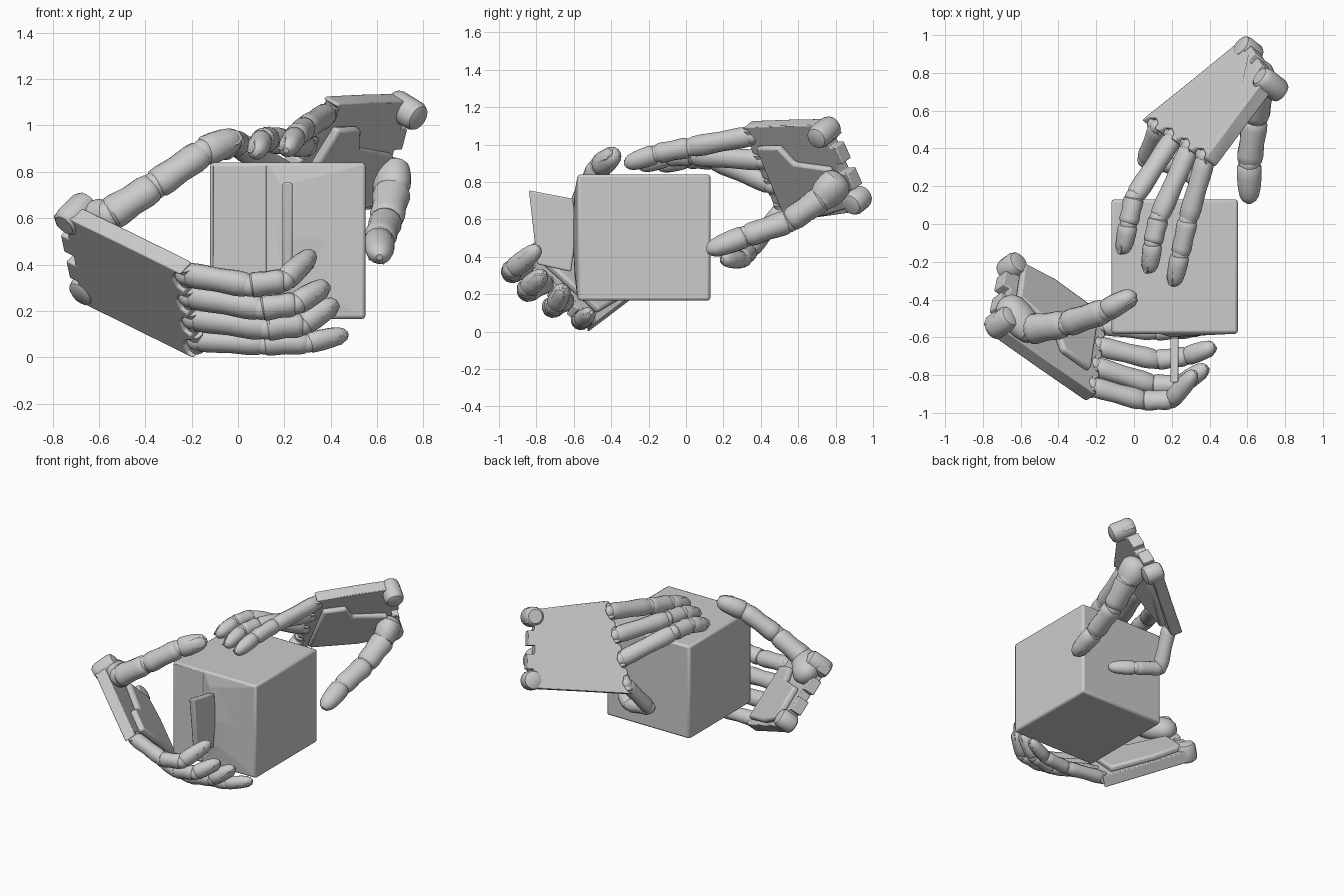
import bpy, bmesh, math
from mathutils import Vector as V

if "Cube" in bpy.data.objects:
    bpy.data.objects.remove(bpy.data.objects["Cube"])


def finish(name, bm, bevel=0.0, angle=35):
    bmesh.ops.recalc_face_normals(bm, faces=bm.faces)
    me = bpy.data.meshes.new(name)
    bm.to_mesh(me)
    bm.free()
    ob = bpy.data.objects.new(name, me)
    bpy.context.collection.objects.link(ob)
    if bevel:
        m = ob.modifiers.new("bevel", 'BEVEL')
        m.width, m.segments, m.limit_method = bevel, 2, 'ANGLE'
    bpy.ops.object.select_all(action='DESELECT')
    ob.select_set(True)
    bpy.context.view_layer.objects.active = ob
    bpy.ops.object.shade_smooth_by_angle(angle=math.radians(angle))
    return ob


def loft(bm, p, q, r0, r1, side, profile, flat=0.9, n=14):
    """Oval tapered bar from p to q; profile is (position, radius factor)."""
    ax = (q - p).normalized()
    s = (side - ax * side.dot(ax)).normalized()
    d = ax.cross(s)
    rings = []
    for t, k in profile:
        c, r = p.lerp(q, t), (r0 + (r1 - r0) * t) * k
        rings.append([bm.verts.new(c + s * (r * math.cos(a)) + d * (r * flat * math.sin(a)))
                      for a in (2 * math.pi * i / n for i in range(n))])
    for a, b in zip(rings, rings[1:]):
        for i in range(n):
            bm.faces.new((a[i], a[(i + 1) % n], b[(i + 1) % n], b[i]))
    bm.faces.new(rings[0])
    bm.faces.new(rings[-1])


def ball(bm, c, r):
    res = bmesh.ops.create_uvsphere(bm, u_segments=14, v_segments=10, radius=r)
    bmesh.ops.translate(bm, verts=res['verts'], vec=c)


def slab(bm, pts, off):
    """Closed plate: outline pts extruded by off."""
    a = [bm.verts.new(p) for p in pts]
    b = [bm.verts.new(p + off) for p in pts]
    bm.faces.new(a)
    bm.faces.new(b)
    for i in range(len(a)):
        j = (i + 1) % len(a)
        bm.faces.new((a[i], a[j], b[j], b[i]))


BONE = [(-.04, .55), (0, .8), (.07, .98), (.2, 1.02), (.5, .95), (.8, 1.03), (.93, .97), (1, .8), (1.03, .5)]
TIP = [(-.04, .55), (0, .8), (.1, 1), (.35, 1.04), (.65, 1), (.85, .88), (.97, .65), (1.05, .25)]


def finger(name, pts, radii, row, dorsal):
    """Chain of jointed segments with a nail on the last one."""
    pts = [V(p) for p in pts]
    bm = bmesh.new()
    axis0 = (pts[1] - pts[0]).normalized()
    sign = 1 if axis0.cross(row).dot(dorsal) > 0 else -1
    last = len(pts) - 2
    for i in range(last + 1):
        loft(bm, pts[i], pts[i + 1], radii[i], radii[i + 1], row, TIP if i == last else BONE)
        ball(bm, pts[i], radii[i] * .84)
    finish(name, bm)
    # nail
    p, q = pts[-2], pts[-1]
    ax = (q - p).normalized()
    up = (ax.cross(row) * sign).normalized()
    s, r = ax.cross(up), radii[-1]
    bm = bmesh.new()
    base = p.lerp(q, .72) + up * r * .68
    out = [(-.05, -.55), (.02, -.62), (.055, -.3), (.055, .3), (.02, .62), (-.05, .55)]
    slab(bm, [base + ax * u - up * max(u, 0) * .35 + s * (r * w) for u, w in out], up * r * .22)
    finish(name + "_nail", bm, .004)


def hand(name, A, B, C, D, fingers, thumb, pad):
    """A/D: wrist corners, B/C: first and last knuckle."""
    A, B, C, D = map(V, (A, B, C, D))
    row = (C - B).normalized()
    n = (B - A).cross(D - A).normalized()
    if n.dot(V(thumb[-1]) - A) < 0:
        n = -n

    def at(u, v):
        return A.lerp(D, v).lerp(B.lerp(C, v), u)

    # back of the hand, with knuckle slots and wrist slots
    out = [(0, -.08), (.5, -.12), (.97, -.15)]
    for i in range(4):
        v = i / 3
        out += [(1.0, v - .13), (.95, v - .1), (.92, v), (.95, v + .1), (1.0, v + .13)]
    out += [(.97, 1.14), (.5, 1.1), (0, 1.06), (-.05, 1.0), (-.05, .9), (.03, .9), (.03, .78), (-.04, .78),
            (-.04, .56), (.04, .56), (.04, .44), (-.04, .44), (-.04, .22), (.03, .22), (.03, .12),
            (-.06, .12), (-.07, 0)]
    bm = bmesh.new()
    slab(bm, [at(u, v) - n * .05 for u, v in out], n * .08)
    finish(name + "_palm_plate", bm, .014)
    # padding on the inner side
    bm = bmesh.new()
    slab(bm, [at(u, v) + n * .025 for u, v in
              [(.1, .45), (.5, .35), (.6, .12), (.88, .1), (.88, 1.05), (.4, 1.06), (.08, .98)]], n * .045)
    finish(name + "_palm_pad", bm, .015)
    # rounded wrist lobes and knuckle pins
    bm = bmesh.new()
    for v, reach in ((.02, .11), (.94, .07)):
        c = at(.03, v)
        loft(bm, c - n * .06, c + n * reach, .066, .066, row,
             [(0, .72), (.06, .9), (.2, 1), (.8, 1), (.94, .85), (1, .5)], 1)
    for i in range(4):
        c = at(.97, i / 3)
        loft(bm, c - row * .052, c + row * .052, .034, .034, n, [(0, 1), (1, 1)], 1)
    finish(name + "_joints", bm)
    # fingers
    for i, f in enumerate(fingers):
        k = .88 if i == 3 else 1
        finger(f"{name}_finger_{i + 1}", [at(.97, i / 3)] + f,
               [r * k for r in (.057, .058, .055, .049)], row, -n)
    # thumb and its base
    finger(name + "_thumb", thumb, [.083, .072, .068, .058], n, V(thumb[1]) - B)
    bm = bmesh.new()
    loft(bm, V(pad), V(thumb[0]), .095, .09, row,
         [(-.35, .3), (-.25, .65), (0, .95), (.4, 1.02), (.8, 1), (1.15, .8), (1.3, .4)], .85, 18)
    finish(name + "_thumb_base", bm)


# box
bm = bmesh.new()
bmesh.ops.create_cube(bm, size=1)
bmesh.ops.scale(bm, verts=bm.verts, vec=(.67, .71, .675))
bmesh.ops.translate(bm, verts=bm.verts, vec=(.215, -.225, .5025))
finish("box", bm, .015)

# front panel left of the seam
bm = bmesh.new()
slab(bm, [V((x, -.575, z)) for x, z in [(-.107, .18), (.124, .18), (.124, .828), (-.107, .828)]], V((0, -.008, 0)))
finish("front_panel", bm, .004)

# creased door pulled outward around the handle
bm = bmesh.new()
outer = [bm.verts.new((x, -.581, z)) for x, z in
         [(.132, .18), (.537, .18), (.537, .51), (.537, .828), (.132, .828), (.132, .51)]]
inner = [bm.verts.new(p) for p in
         [(.20, -.597, .31), (.27, -.594, .33), (.39, -.588, .51), (.26, -.594, .73), (.19, -.597, .74), (.165, -.586, .51)]]
mid = bm.verts.new((.21, -.605, .52))
for i in range(6):
    j = (i + 1) % 6
    bm.faces.new((outer[i], outer[j], inner[j]))
    bm.faces.new((outer[i], inner[j], inner[i]))
    bm.faces.new((inner[i], inner[j], mid))
finish("creased_door", bm, 0, 1)

# flat handle fin
bm = bmesh.new()
slab(bm, [V((.193, y, z)) for y, z in
          [(-.84, .755), (-.605, .71), (-.585, .535), (-.615, .32), (-.795, .36)]], V((.042, 0, 0)))
slab(bm, [V((.2, y, z)) for y, z in [(-.61, .64), (-.57, .64), (-.57, .42), (-.61, .42)]], V((.028, 0, 0)))
finish("handle", bm, .008)

# hand in front, holding the handle side
hand("front_hand", (-.73, -.53, .62), (-.21, -.87, .35), (-.165, -.55, .065), (-.66, -.2, .29),
     [[(.05, -.935, .31), (.20, -.93, .33), (.32, -.79, .445)],
      [(.10, -.85, .21), (.25, -.85, .23), (.38, -.76, .31)],
      [(.12, -.72, .125), (.28, -.70, .14), (.42, -.65, .235)],
      [(.11, -.57, .055), (.30, -.56, .06), (.465, -.51, .10)]],
     [(-.56, -.56, .61), (-.36, -.53, .74), (-.15, -.46, .885), (0, -.375, .95)], (-.66, -.44, .57))

# hand behind, resting on top
hand("rear_hand", (.72, .76, 1.085), (.37, .34, 1.045), (.11, .50, .65), (.61, .94, .68),
     [[(.285, .02, .985), (.245, -.16, .95), (.21, -.32, .895)],
      [(.13, .03, .94), (.10, -.10, .935), (.08, -.25, .885)],
      [(.0, .14, .92), (-.03, .0, .925), (-.06, -.15, .885)],
      [(.06, .34, .43), (.24, .30, .385), (.38, .2, .385)]],
     [(.665, .73, .715), (.64, .55, .59), (.61, .32, .51), (.61, .12, .435)], (.66, .81, .80))
